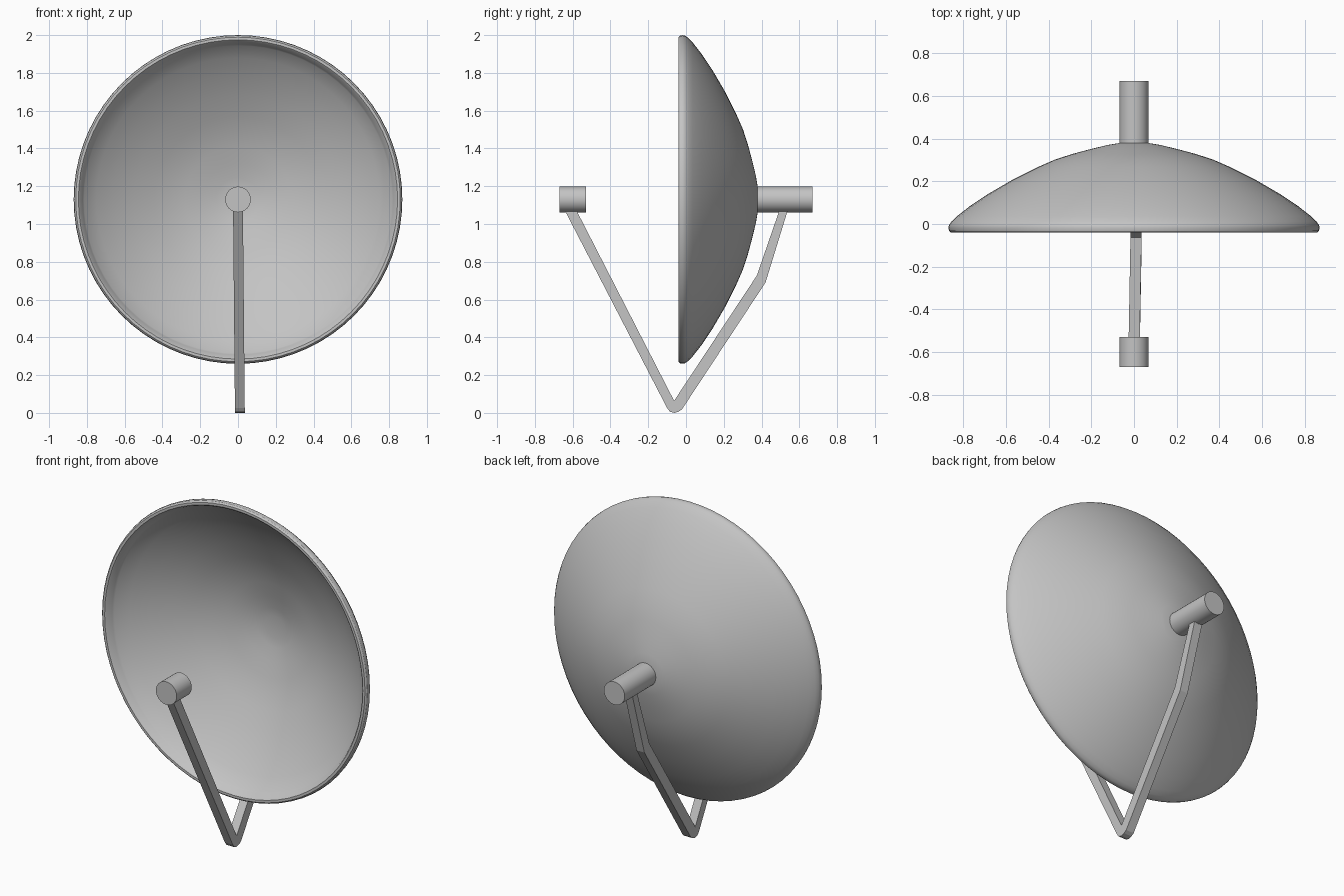
import bpy, bmesh, math
from mathutils import Vector, Matrix

if "Cube" in bpy.data.objects:
    bpy.data.objects.remove(bpy.data.objects["Cube"])

grey = bpy.data.materials.new("light grey")
grey.diffuse_color = (0.55, 0.55, 0.55, 1)
grey.use_nodes = True
grey.node_tree.nodes["Principled BSDF"].inputs["Base Color"].default_value = grey.diffuse_color
AXIS_Z = 1.13  # height of the dish axis


def finish(name, bm, angle=None):
    bmesh.ops.recalc_face_normals(bm, faces=bm.faces)
    mesh = bpy.data.meshes.new(name)
    bm.to_mesh(mesh)
    bm.free()
    mesh.materials.append(grey)
    ob = bpy.data.objects.new(name, mesh)
    bpy.context.collection.objects.link(ob)
    if angle:
        bpy.ops.object.select_all(action='DESELECT')
        ob.select_set(True)
        bpy.context.view_layer.objects.active = ob
        bpy.ops.object.shade_smooth_by_angle(angle=math.radians(angle))
    return ob


def lathe(name, profile, sides, angle):
    """Spin (radius, y) points around the dish axis."""
    bm = bmesh.new()
    verts = [bm.verts.new((r, y, AXIS_Z)) for r, y in profile]
    edges = [bm.edges.new(p) for p in zip(verts, verts[1:])]
    bmesh.ops.spin(bm, geom=verts + edges, cent=(0, 0, AXIS_Z), axis=(0, 1, 0),
                   angle=2 * math.pi, steps=sides, use_duplicate=False)
    bmesh.ops.remove_doubles(bm, verts=bm.verts, dist=0.0005)
    return finish(name, bm, angle)


# Reflector dish: thin shell with a rounded rim
outer = [(0, .38), (.07, .379), (.12, .371), (.2, .352), (.29, .328), (.37, .302),
         (.45, .267), (.57, .207), (.685, .14), (.77, .083), (.83, .036), (.855, .012),
         (.867, -.005), (.87, -.018), (.867, -.032), (.859, -.04)]
inner = [(.845, -.04), (.838, -.034), (.822, -.002), (.815, .008), (.75, .06),
         (.66, .122), (.55, .185), (.44, .239), (.36, .274), (.28, .3), (.19, .324),
         (.115, .343), (.065, .35), (0, .351)]
lathe("dish", outer + inner, 72, 30)

# Feed horn in front, mounting hub behind
lathe("feed_horn", [(0, -.67), (.068, -.67), (.068, -.53), (0, -.53)], 32, 30)
lathe("rear_hub", [(0, .365), (.068, .365), (.068, .67), (0, .67)], 32, 30)

# Bent support arm: side outline (y, z) given an x thickness
outline = [(-.646, 1.08), (-.584, 1.08), (-.063, .064), (.375, .727), (.497, 1.08),
           (.541, 1.08), (.421, .69), (-.022, .018), (-.04, .006), (-.062, 0),
           (-.085, .006), (-.1, .026)]
bm = bmesh.new()
face = bm.faces.new([bm.verts.new((-.026, y, z)) for y, z in outline])
ext = bmesh.ops.extrude_face_region(bm, geom=[face])
bmesh.ops.translate(bm, vec=(.052, 0, 0),
                    verts=[g for g in ext["geom"] if isinstance(g, bmesh.types.BMVert)])
for v in bm.verts:  # slight sideways lean toward the foot
    v.co.x += .01 * (1 - v.co.z / 1.08)
bmesh.ops.triangulate(bm, faces=[f for f in bm.faces if len(f.verts) > 4])
finish("support_arm", bm)
